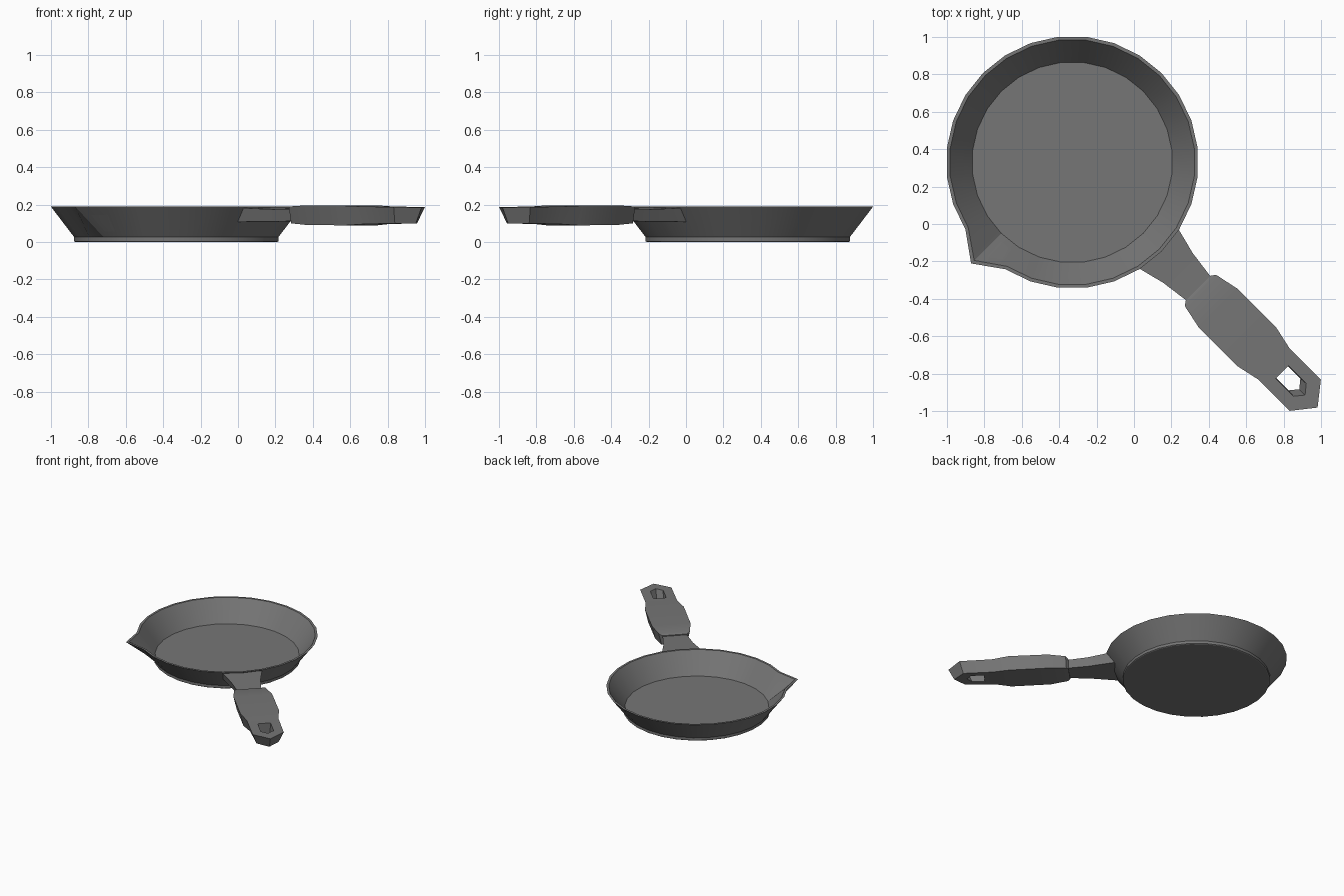
import bpy, bmesh, math
from mathutils import Vector

if "Cube" in bpy.data.objects:
    bpy.data.objects.remove(bpy.data.objects["Cube"])

N = 28
CX, CY = -0.33, 0.33
S = math.sqrt(0.5)

# dark cast iron
iron = bpy.data.materials.new("dark_iron")
iron.diffuse_color = (0.18, 0.18, 0.18, 1)
iron.use_nodes = True
iron.node_tree.nodes["Principled BSDF"].inputs["Base Color"].default_value = iron.diffuse_color


def loft(name, rings, merge=0.0):
    """Skin a list of equal-length rings and cap both ends."""
    bm = bmesh.new()
    vs = [[bm.verts.new(p) for p in r] for r in rings]
    n = len(rings[0])
    for a, b in zip(vs, vs[1:]):
        for i in range(n):
            j = (i + 1) % n
            bm.faces.new((a[i], a[j], b[j], b[i]))
    bm.faces.new(vs[0][::-1])
    bm.faces.new(vs[-1])
    if merge:
        bmesh.ops.remove_doubles(bm, verts=bm.verts, dist=merge)
    bmesh.ops.recalc_face_normals(bm, faces=bm.faces)
    me = bpy.data.meshes.new(name)
    bm.to_mesh(me)
    bm.free()
    me.materials.append(iron)
    ob = bpy.data.objects.new(name, me)
    bpy.context.collection.objects.link(ob)
    return ob


def smooth(ob, deg=30):
    bpy.ops.object.select_all(action="DESELECT")
    bpy.context.view_layer.objects.active = ob
    ob.select_set(True)
    bpy.ops.object.shade_smooth_by_angle(angle=math.radians(deg))


def at(u, v, z):
    """u runs along the diagonal handle, v across it."""
    return Vector(((u + v) * S, (v - u) * S, z))


def pan_ring(r, z, spout=0.0):
    pts = []
    for i in range(N):
        a = (i + 0.5) * 2 * math.pi / N
        rr = r + (spout if i == 17 else 0)   # vertex at 225 degrees
        pts.append((CX + rr * math.cos(a), CY + rr * math.sin(a), z))
    return pts


# pan: outer wall, rim, inner wall, floor; one rim point pulled out as a spout
pan = loft("pan", [
    pan_ring(0.543, 0.0), pan_ring(0.549, 0.004), pan_ring(0.549, 0.026),
    pan_ring(0.675, 0.19, 0.09), pan_ring(0.657, 0.19, 0.085),
    pan_ring(0.537, 0.028)])
smooth(pan)


def bar(name, stations):
    """Stations: top u, top half width, top z, bottom u, bottom half width, bottom z."""
    return loft(name, [[at(ut, -wt, zt), at(ut, wt, zt), at(ub, wb, zb), at(ub, -wb, zb)]
                       for ut, wt, zt, ub, wb, zb in stations], merge=0.0005)


# neck joining pan and grip
neck = bar("handle_neck", [
    (0.190, 0.148, 0.182, 0.133, 0.135, 0.108),
    (0.332, 0.112, 0.176, 0.332, 0.092, 0.110),
    (0.510, 0.088, 0.172, 0.510, 0.072, 0.112)])
smooth(neck)

# grip swelling in the middle, pointed at the end
grip = bar("handle_grip", [
    (0.484, 0.092, 0.180, 0.484, 0.080, 0.105),
    (0.502, 0.118, 0.190, 0.498, 0.096, 0.100),
    (0.633, 0.146, 0.195, 0.633, 0.122, 0.092),
    (0.926, 0.147, 0.195, 0.926, 0.122, 0.089),
    (1.054, 0.119, 0.190, 1.045, 0.092, 0.096),
    (1.295, 0.118, 0.187, 1.270, 0.084, 0.100),
    (1.388, 0.0, 0.185, 1.345, 0.0, 0.100)])


# tapered hanging hole
def hole(u1, u2, w, z):
    return [at(1.12, -w, z), at(1.12, w, z), at(u1, w, z), at(u2, 0, z), at(u1, -w, z)]


cutter = loft("hole_cutter", [hole(1.205, 1.24, 0.043, 0.08), hole(1.26, 1.30, 0.049, 0.20)])
cutter.hide_render = True
mod = grip.modifiers.new("hole", "BOOLEAN")
mod.operation = "DIFFERENCE"
mod.solver = "EXACT"
mod.object = cutter
bpy.context.view_layer.objects.active = grip
bpy.ops.object.modifier_apply(modifier="hole")
bpy.data.objects.remove(cutter)
smooth(grip)
